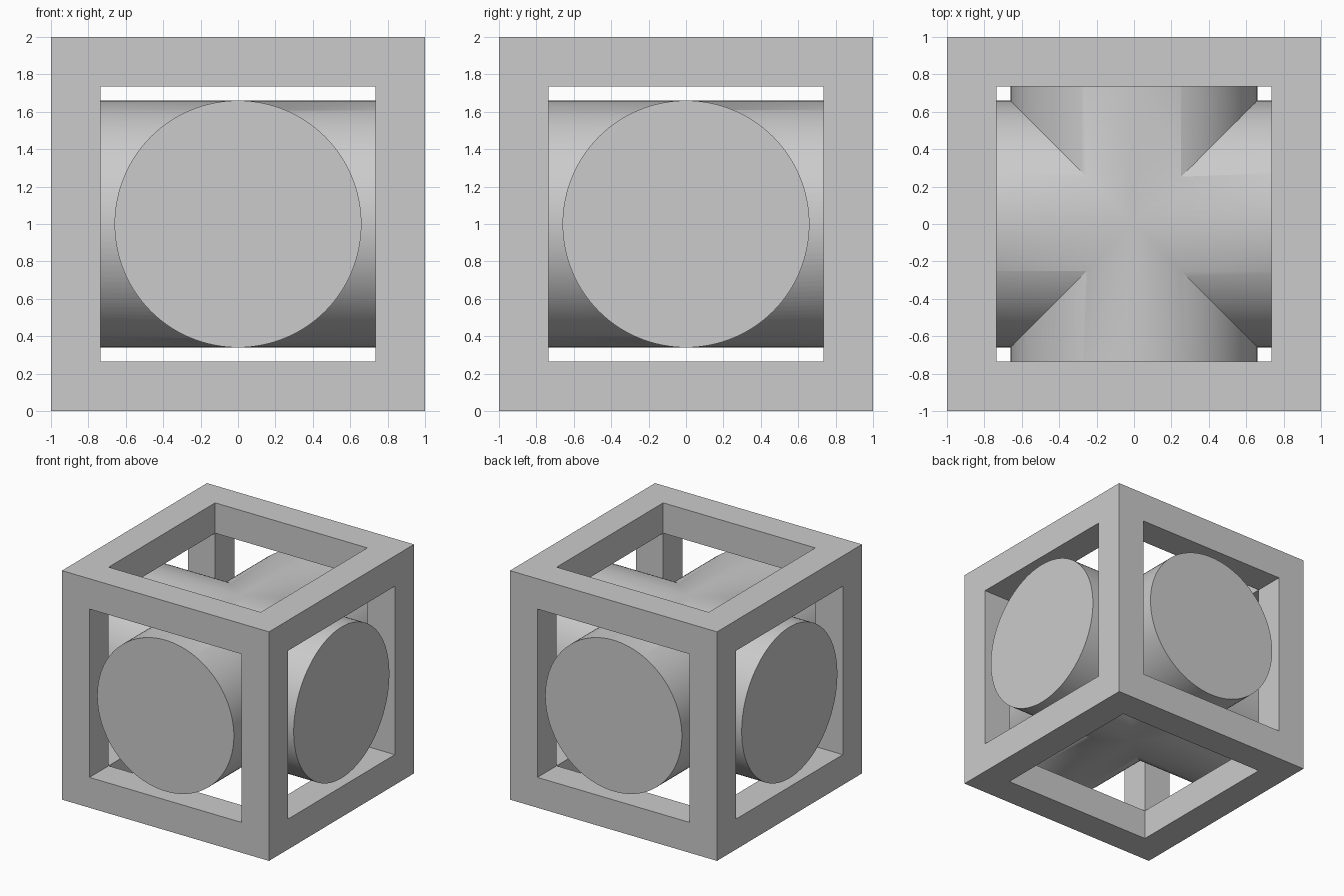
import bpy, bmesh, math
from mathutils import Matrix

HALF = 1.0        # half the outer cube
BAR = 0.265       # thickness of the frame bars
RADIUS = 0.66     # radius of both cylinders

default = bpy.data.objects.get("Cube")
if default:
    bpy.data.objects.remove(default, do_unlink=True)

grey = bpy.data.materials.new("plain grey")
grey.use_nodes = True
colour = (0.6, 0.6, 0.6, 1)
grey.diffuse_color = colour
grey.node_tree.nodes["Principled BSDF"].inputs["Base Color"].default_value = colour


def add_object(name, bm):
    mesh = bpy.data.meshes.new(name)
    bm.to_mesh(mesh)
    bm.free()
    mesh.materials.append(grey)
    obj = bpy.data.objects.new(name, mesh)
    bpy.context.collection.objects.link(obj)
    obj.location.z = HALF
    return obj


def activate(obj):
    bpy.ops.object.select_all(action="DESELECT")
    obj.select_set(True)
    bpy.context.view_layer.objects.active = obj


# Open cube frame: inset every side, push the openings inward and weld the corners
bm = bmesh.new()
bmesh.ops.create_cube(bm, size=2 * HALF)
sides = bm.faces[:]
bmesh.ops.inset_individual(bm, faces=sides, thickness=BAR, use_even_offset=True)
openings = bmesh.ops.extrude_discrete_faces(bm, faces=sides)["faces"]
for face in openings:
    bmesh.ops.translate(bm, verts=face.verts[:], vec=-BAR * face.normal)
bmesh.ops.delete(bm, geom=openings, context="FACES")
bmesh.ops.remove_doubles(bm, verts=bm.verts[:], dist=0.001)
bmesh.ops.recalc_face_normals(bm, faces=bm.faces[:])
add_object("cube_frame", bm)


# Crossed cylinders, flush with the four upright sides
def cylinder(name, axis):
    bm = bmesh.new()
    bmesh.ops.create_cone(bm, cap_ends=True, segments=128, radius1=RADIUS,
                          radius2=RADIUS, depth=2 * HALF,
                          matrix=Matrix.Rotation(math.pi / 2, 4, axis))
    return add_object(name, bm)


cross = cylinder("crossed_cylinders", "X")
side_cylinder = cylinder("side_cylinder", "Y")
bpy.context.view_layer.update()

# Join them into one solid
union = cross.modifiers.new("union", "BOOLEAN")
union.operation = "UNION"
union.solver = "EXACT"
union.object = side_cylinder
activate(cross)
bpy.ops.object.modifier_apply(modifier=union.name)
bpy.data.objects.remove(side_cylinder, do_unlink=True)
bpy.ops.object.shade_smooth_by_angle(angle=math.radians(30))
